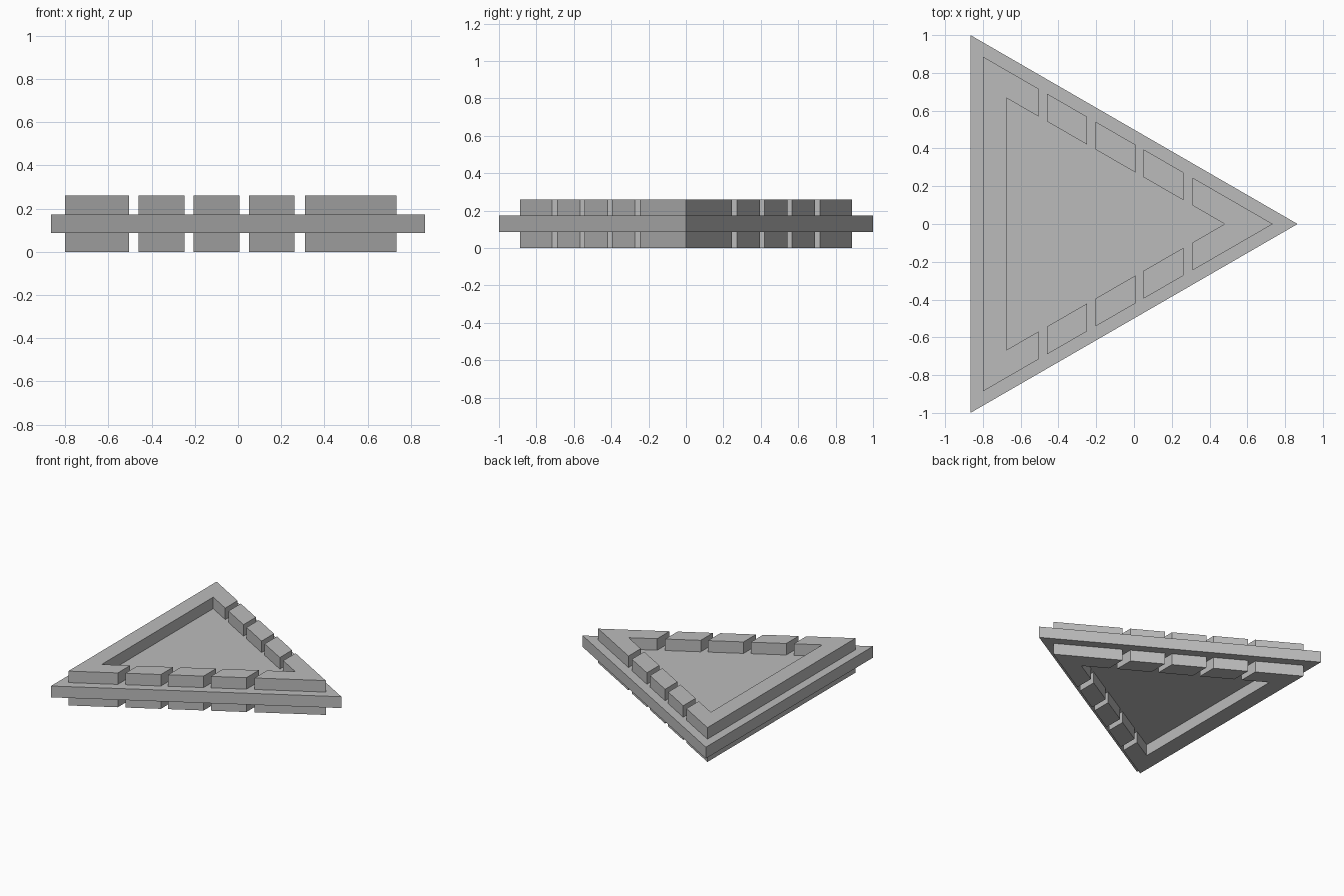
import bpy, bmesh

cube = bpy.data.objects.get("Cube")
if cube:
    bpy.data.objects.remove(cube)

grey = bpy.data.materials.new("plain grey")
grey.use_nodes = True
colour = (0.5, 0.5, 0.5, 1)
grey.diffuse_color = colour
grey.node_tree.nodes["Principled BSDF"].inputs["Base Color"].default_value = colour

SLOPE = 3 ** -0.5
BACK_OUT, BACK_IN = -0.80, -0.675      # back rail faces
TIP_OUT, TIP_IN = 0.735, 0.48          # rim tips on the x axis
LEVELS = [0, 0.087, 0.173, 0.26]


def outer(x):
    return (x, (TIP_OUT - x) * SLOPE)


def inner(x):
    return (x, (TIP_IN - x) * SLOPE)


def flip(points):
    return [(x, -y) for x, y in reversed(points)]


def prism(name, outline, z0, z1):
    bm = bmesh.new()
    base = bm.faces.new([bm.verts.new((x, y, z0)) for x, y in outline])
    top = bmesh.ops.extrude_face_region(bm, geom=[base])["geom"]
    bmesh.ops.translate(bm, vec=(0, 0, z1 - z0),
                        verts=[v for v in top if isinstance(v, bmesh.types.BMVert)])
    bmesh.ops.recalc_face_normals(bm, faces=bm.faces)
    mesh = bpy.data.meshes.new(name)
    bm.to_mesh(mesh)
    bm.free()
    mesh.materials.append(grey)
    bpy.context.collection.objects.link(bpy.data.objects.new(name, mesh))


# Triangular plate
h = 3 ** 0.5 / 2
prism("plate", [(-h, -1), (h, 0), (-h, 1)], LEVELS[1], LEVELS[2])

# Segmented raised rim on both faces of the plate
for side, z0, z1 in (("lower", LEVELS[0], LEVELS[1]), ("upper", LEVELS[2], LEVELS[3])):
    arm = [inner(BACK_IN), inner(-0.505), outer(-0.505), outer(BACK_OUT)]
    prism(side + "_back_rail", arm + flip(arm), z0, z1)

    prism(side + "_tip", [inner(0.31), (TIP_IN, 0), flip([inner(0.31)])[0],
                          flip([outer(0.31)])[0], (TIP_OUT, 0), outer(0.31)], z0, z1)

    for i in range(3):
        a = -0.46 + i * 0.255
        b = a + 0.212
        block = [inner(a), inner(b), outer(b), outer(a)]
        prism(f"{side}_left_block_{i + 1}", block, z0, z1)
        prism(f"{side}_right_block_{i + 1}", flip(block), z0, z1)
